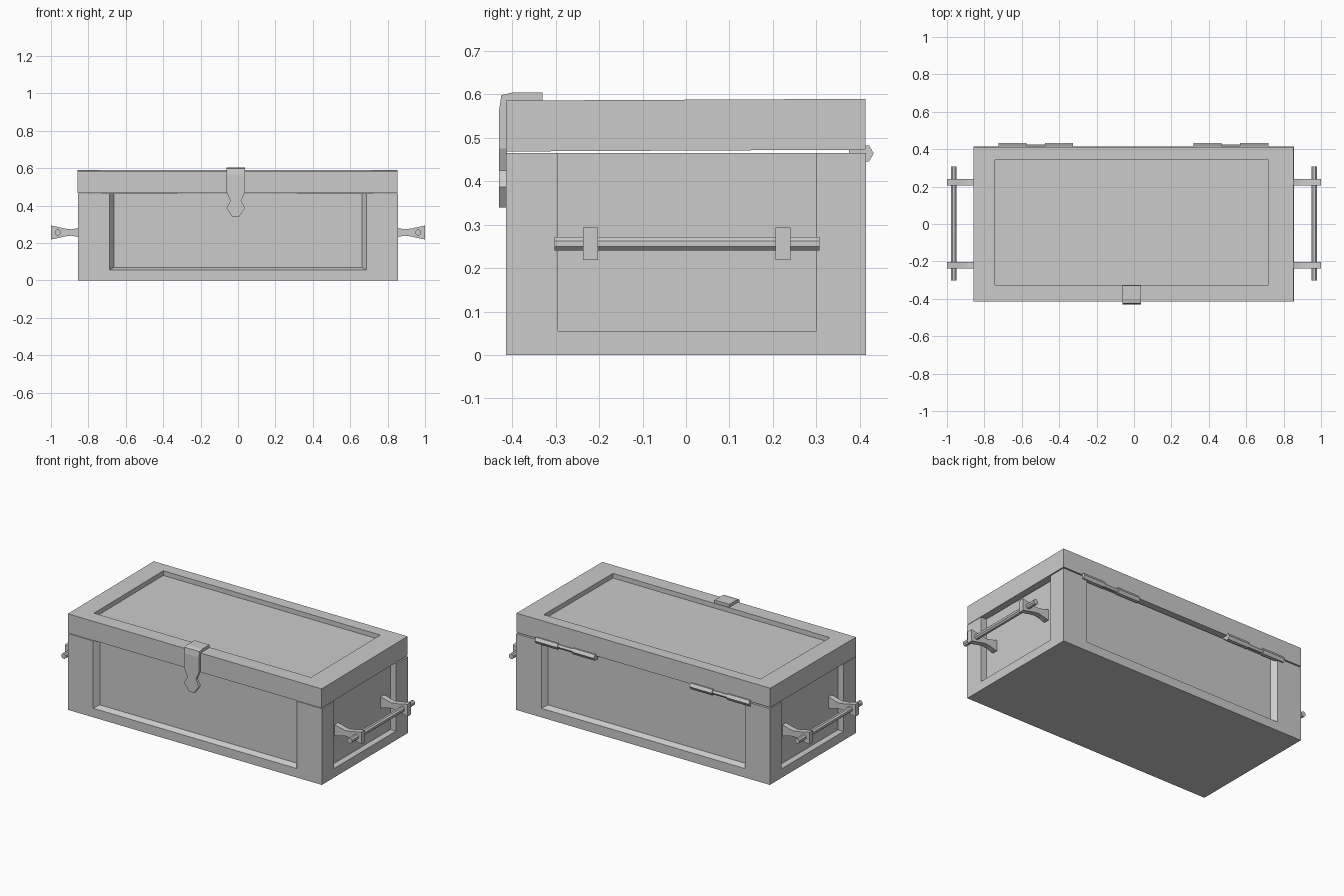
import bpy, bmesh
from math import cos, sin, pi

if "Cube" in bpy.data.objects:
    bpy.data.objects.remove(bpy.data.objects["Cube"])


def loft(name, ring_a, ring_b):
    """Closed solid between two matching rings of 3D points."""
    bm = bmesh.new()
    a = [bm.verts.new(p) for p in ring_a]
    b = [bm.verts.new(p) for p in ring_b]
    bm.faces.new(a)
    bm.faces.new(b)
    n = len(a)
    for i in range(n):
        j = (i + 1) % n
        bm.faces.new((a[i], a[j], b[j], b[i]))
    bmesh.ops.recalc_face_normals(bm, faces=bm.faces)
    mesh = bpy.data.meshes.new(name)
    bm.to_mesh(mesh)
    bm.free()
    obj = bpy.data.objects.new(name, mesh)
    bpy.context.collection.objects.link(obj)
    return obj


def prism(name, pts, axis, lo, hi):
    """Extrude a 2D profile along an axis (0=x, 1=y, 2=z)."""
    def place(t):
        return [tuple(p[:axis]) + (t,) + tuple(p[axis:]) for p in pts]
    return loft(name, place(lo), place(hi))


def rect(u0, u1, v0, v1):
    return [(u0, v0), (u1, v0), (u1, v1), (u0, v1)]


def ngon(u, v, r, n, turn=0.0):
    return [(u + r * cos(2 * pi * i / n + turn), v + r * sin(2 * pi * i / n + turn))
            for i in range(n)]


def cut(obj, cutter):
    cutter.hide_render = True
    mod = obj.modifiers.new("recess", 'BOOLEAN')
    mod.operation = 'DIFFERENCE'
    mod.solver = 'EXACT'
    mod.object = cutter
    bpy.context.view_layer.objects.active = obj
    bpy.ops.object.modifier_apply(modifier=mod.name)
    bpy.data.objects.remove(cutter)


# Chest body with recessed panels open at the top edge
body = prism("chest_body", rect(-0.855, 0.855, -0.414, 0.414), 2, 0, 0.465)
DEPTH, SLOPE = 0.032, 0.024
for s in (-1, 1):
    # front and back panels have bevelled walls
    def panel_ring(y, grow):
        return [(x, s * y, z) for x, z in
                rect(-0.688 - grow, 0.686 + grow, 0.055 - grow * 0.6, 0.6)]
    cut(body, loft("panel_cutter", panel_ring(0.414 - DEPTH, -SLOPE),
                   panel_ring(0.414 + DEPTH, SLOPE)))
    # end panels have straight walls
    cut(body, prism("end_cutter", rect(-0.295, 0.30, 0.055, 0.6), 0,
                    s * 0.817, s * 0.95))

# Lid, resting with a slight tilt, with a sunken top panel
lid = prism("lid", rect(-0.857, 0.854, -0.414, 0.413), 2, -0.0585, 0.0585)
cut(lid, prism("lid_cutter", rect(-0.743, 0.72, -0.325, 0.342), 2, 0.03, 0.2))
lid.location.z = 0.529
lid.rotation_euler.x = 0.005

# Latch strap folded over the lid, with a pointed tongue below
prism("latch_strap",
      [(-0.413, 0.475), (-0.43, 0.475), (-0.43, 0.565), (-0.425, 0.598),
       (-0.40, 0.604), (-0.33, 0.604), (-0.33, 0.583), (-0.413, 0.583)],
      0, -0.062, 0.038)
half = [(0.05, 0.475), (0.029, 0.425), (0.05, 0.387), (0.018, 0.34)]
prism("latch_tongue",
      [(-0.012 + w, z) for w, z in half] + [(-0.012 - w, z) for w, z in reversed(half)],
      1, -0.43, -0.412)

# Back hinges: leaf plus barrel in two knuckles with a thinner middle
for name, cx in (("left", -0.525), ("right", 0.518)):
    prism(f"{name}_hinge_leaf", rect(0.375, 0.415, 0.462, 0.475), 0, cx - 0.2, cx + 0.2)
    for part, x0, x1, r in (("knuckle_a", -0.2, -0.05, 0.021),
                            ("pin", -0.05, 0.05, 0.014),
                            ("knuckle_b", 0.05, 0.2, 0.021)):
        prism(f"{name}_hinge_{part}", ngon(0.411, 0.464, r, 6), 0, cx + x0, cx + x1)

# End handles: flared brackets holding an octagonal bar
flare = [(0.81, 0.035), (0.835, 0.03), (0.86, 0.023), (0.89, 0.017),
         (0.925, 0.021), (0.96, 0.029), (1.0, 0.037)]
for name, s in (("left", -1), ("right", 1)):
    outline = ([(s * x, 0.256 + h) for x, h in flare]
               + [(s * x, 0.256 - h) for x, h in reversed(flare)])
    for pos, y in (("front", -0.22), ("back", 0.223)):
        prism(f"{name}_handle_{pos}_bracket", outline, 1, y - 0.017, y + 0.017)
    prism(f"{name}_handle_bar", ngon(s * 0.964, 0.256, 0.0165, 8, pi / 8), 1, -0.303, 0.307)
